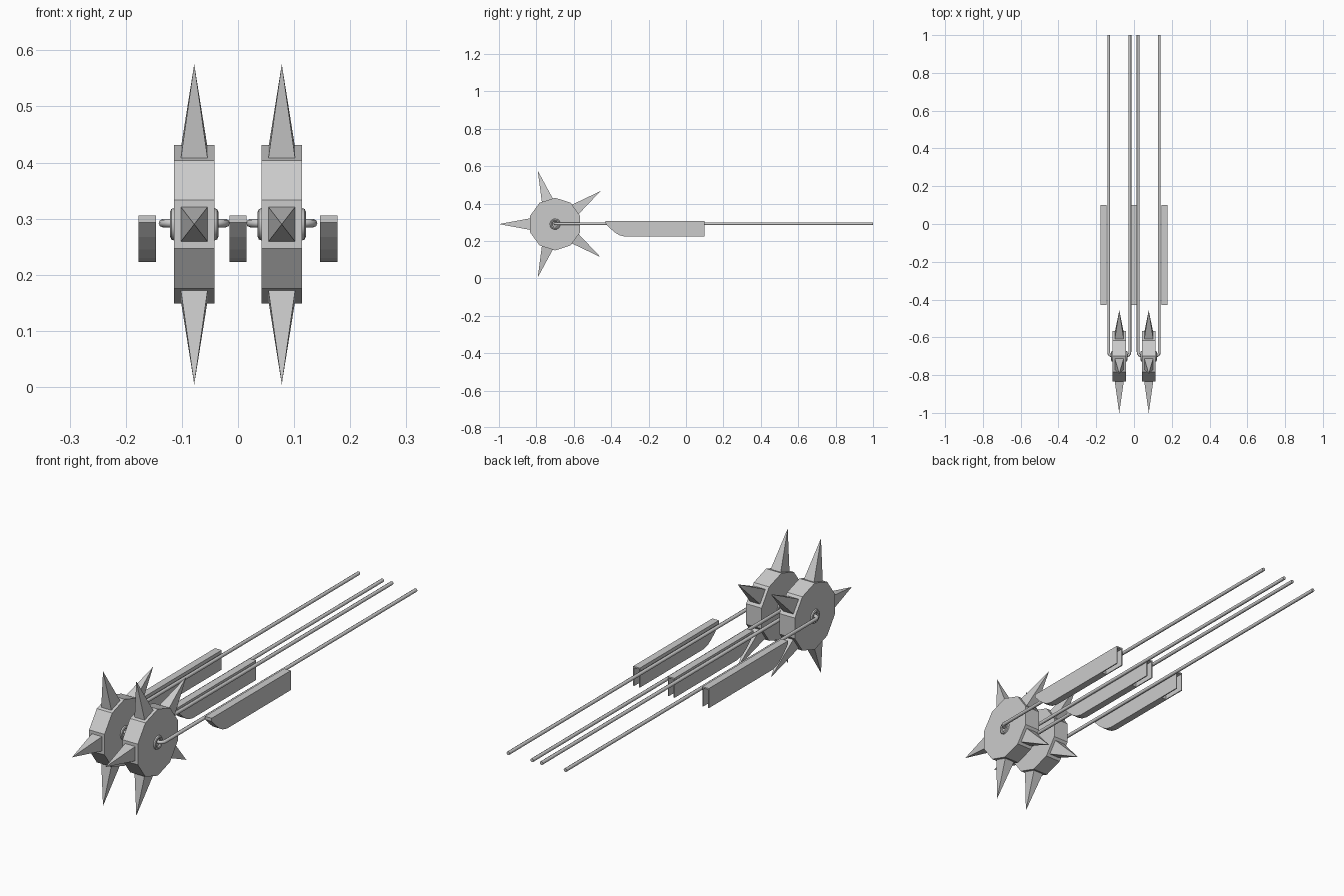
import bpy, bmesh, math
from mathutils import Matrix, Vector

cube = bpy.data.objects.get("Cube")
if cube:
    bpy.data.objects.remove(cube, do_unlink=True)

steel = bpy.data.materials.new("steel_grey")
steel.use_nodes = True
grey = (0.6, 0.6, 0.6, 1)
steel.diffuse_color = grey
steel.node_tree.nodes["Principled BSDF"].inputs["Base Color"].default_value = grey

HUB_Y, HUB_Z = -0.70, 0.29      # wheel centre
WHEEL_R, HALF_W = 0.141, 0.036
APOTHEM = WHEEL_R * math.cos(math.pi / 10)
SPIKE_TIP = 0.30


def add_mesh(name, bm):
    bmesh.ops.recalc_face_normals(bm, faces=bm.faces)
    mesh = bpy.data.meshes.new(name)
    bm.to_mesh(mesh)
    bm.free()
    mesh.materials.append(steel)
    obj = bpy.data.objects.new(name, mesh)
    bpy.context.collection.objects.link(obj)
    return obj


def extrude_x(bm, profile, x0, x1):
    """Extrude a (y, z) outline from x0 to x1."""
    face = bm.faces.new([bm.verts.new((x0, y, z)) for y, z in profile])
    new = bmesh.ops.extrude_face_region(bm, geom=[face])["geom"]
    verts = [v for v in new if isinstance(v, bmesh.types.BMVert)]
    bmesh.ops.translate(bm, verts=verts, vec=(x1 - x0, 0, 0))


def wheel(name, x):
    bm = bmesh.new()
    angles = [math.radians(18 + 36 * i) for i in range(10)]
    ring = [(HUB_Y + WHEEL_R * math.cos(a), HUB_Z + WHEEL_R * math.sin(a)) for a in angles]
    extrude_x(bm, ring, x - HALF_W, x + HALF_W)
    add_mesh(name, bm)


def spikes(name, x):
    """Five four-sided spikes on alternate faces of the wheel."""
    bm = bmesh.new()
    centre = Vector((x, HUB_Y, HUB_Z))
    for i in range(5):
        a = math.radians(36 + 72 * i)
        out = Vector((0, math.cos(a), math.sin(a)))
        side = Vector((0, -math.sin(a), math.cos(a))) * 0.031
        wide = Vector((0.024, 0, 0))
        foot = centre + out * (APOTHEM - 0.002)
        base = [bm.verts.new(foot + wide * u + side * v)
                for u, v in ((-1, -1), (1, -1), (1, 1), (-1, 1))]
        tip = bm.verts.new(centre + out * SPIKE_TIP)
        bm.faces.new(base)
        for j in range(4):
            bm.faces.new((base[j], base[(j + 1) % 4], tip))
    add_mesh(name, bm)


def collar(name, x):
    bpy.ops.mesh.primitive_torus_add(
        major_radius=0.022, minor_radius=0.007, major_segments=20, minor_segments=8,
        location=(x, HUB_Y, HUB_Z), rotation=(0, math.pi / 2, 0))
    obj = bpy.context.object
    obj.name = name
    obj.data.materials.append(steel)
    bpy.ops.object.shade_smooth_by_angle()


def rod(name, x, side):
    """Long shaft that bends inwards to the wheel hub."""
    bend = 0.022
    path = [(0.056, 1.0)]
    for i in range(5):
        a = math.radians(22.5 * i)
        path.append((0.056 - bend + bend * math.cos(a), HUB_Y + bend - bend * math.sin(a)))
    path.append((0.0, HUB_Y))
    curve = bpy.data.curves.new(name, "CURVE")
    curve.dimensions = "3D"
    curve.bevel_depth = 0.0075
    curve.bevel_resolution = 2
    curve.use_fill_caps = True
    line = curve.splines.new("POLY")
    line.points.add(len(path) - 1)
    for point, (px, py) in zip(line.points, path):
        point.co = (x + side * px, py, HUB_Z + 0.002, 1)
    curve.materials.append(steel)
    bpy.context.collection.objects.link(bpy.data.objects.new(name, curve))


def runner(name, x):
    """Narrow box with a rounded nose and an open notch at the rear."""
    top, low, rear, notch = 0.306, 0.223, 0.10, 0.0
    nose = [(-0.43, top), (-0.43, 0.293), (-0.405, 0.267), (-0.38, 0.245),
            (-0.355, 0.23), (-0.325, low)]
    wall = nose + [(rear, low), (rear, top)]
    core = nose + [(notch, low), (notch, top - 0.006), (rear, top - 0.006), (rear, top)]
    bm = bmesh.new()
    extrude_x(bm, wall, x - 0.0155, x - 0.011)
    extrude_x(bm, core, x - 0.011, x + 0.011)
    extrude_x(bm, wall, x + 0.011, x + 0.0155)
    add_mesh(name, bm)


# Pair of spiked wheels, each held by two shafts
for label, x in (("right", -0.078), ("left", 0.078)):
    wheel(label + "_wheel", x)
    spikes(label + "_wheel_spikes", x)
    for part, side in (("inner", -1 if x > 0 else 1), ("outer", 1 if x > 0 else -1)):
        collar(f"{label}_{part}_collar", x + side * HALF_W)
        rod(f"{label}_{part}_shaft", x, side)

# Three runners beside and between the shafts
for label, x in (("right", -0.162), ("middle", 0.0), ("left", 0.162)):
    runner(label + "_runner", x)
